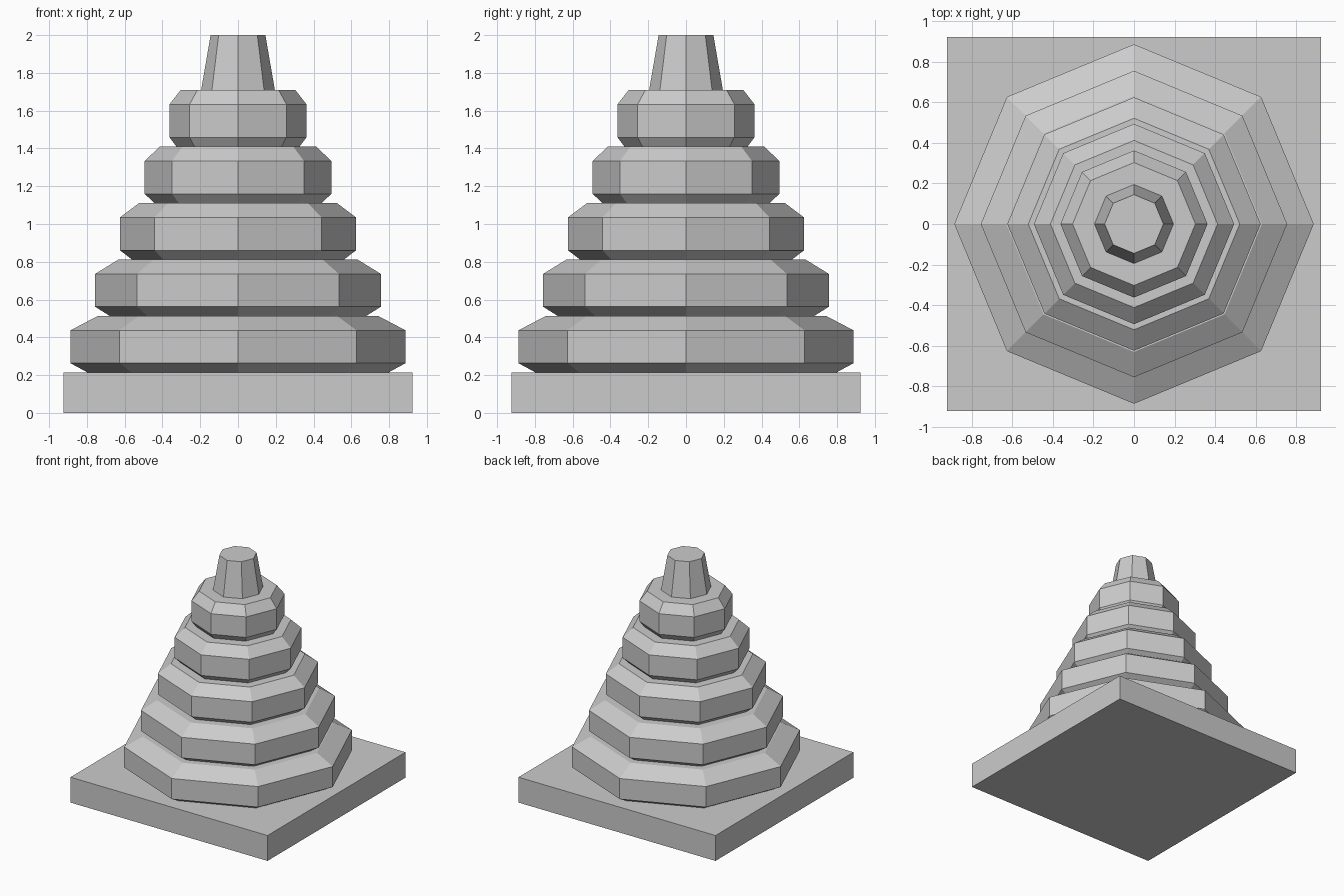
import bpy, bmesh
from math import cos, sin, tau

cube = bpy.data.objects.get("Cube")
if cube:
    bpy.data.objects.remove(cube, do_unlink=True)

grey = bpy.data.materials.new("light_grey")
grey.use_nodes = True
colour = (0.6, 0.6, 0.6, 1)
grey.diffuse_color = colour
grey.node_tree.nodes["Principled BSDF"].inputs["Base Color"].default_value = colour


def stack(name, profile, sides=8, turn=0.0):
    """Closed solid from (radius, height) rings, bottom to top."""
    bm = bmesh.new()
    rings = []
    for r, z in profile:
        angles = [tau * (i + turn) / sides for i in range(sides)]
        rings.append([bm.verts.new((r * cos(a), r * sin(a), z)) for a in angles])
    bm.faces.new(rings[0][::-1])
    bm.faces.new(rings[-1])
    for low, high in zip(rings, rings[1:]):
        for i in range(sides):
            j = (i + 1) % sides
            bm.faces.new((low[i], low[j], high[j], high[i]))
    mesh = bpy.data.meshes.new(name)
    bm.to_mesh(mesh)
    bm.free()
    mesh.materials.append(grey)
    obj = bpy.data.objects.new(name, mesh)
    bpy.context.collection.objects.link(obj)
    return obj


# Square plinth
BASE_TOP = 0.215
half = 0.923
stack("base", [(half * 2 ** 0.5, 0), (half * 2 ** 0.5, BASE_TOP)], sides=4, turn=0.5)

# Five bevelled octagonal tiers, each smaller than the one below
STEP = 0.299
for n in range(5):
    r = 0.887 - 0.131 * n
    z = BASE_TOP + STEP * n
    stack(f"tier_{n + 1}", [(r * 0.9, z), (r, z + 0.048),
                            (r, z + 0.222), (r * 0.835, z + STEP)])

# Tapered cap
stack("cap", [(0.195, BASE_TOP + 5 * STEP), (0.145, 2)])
